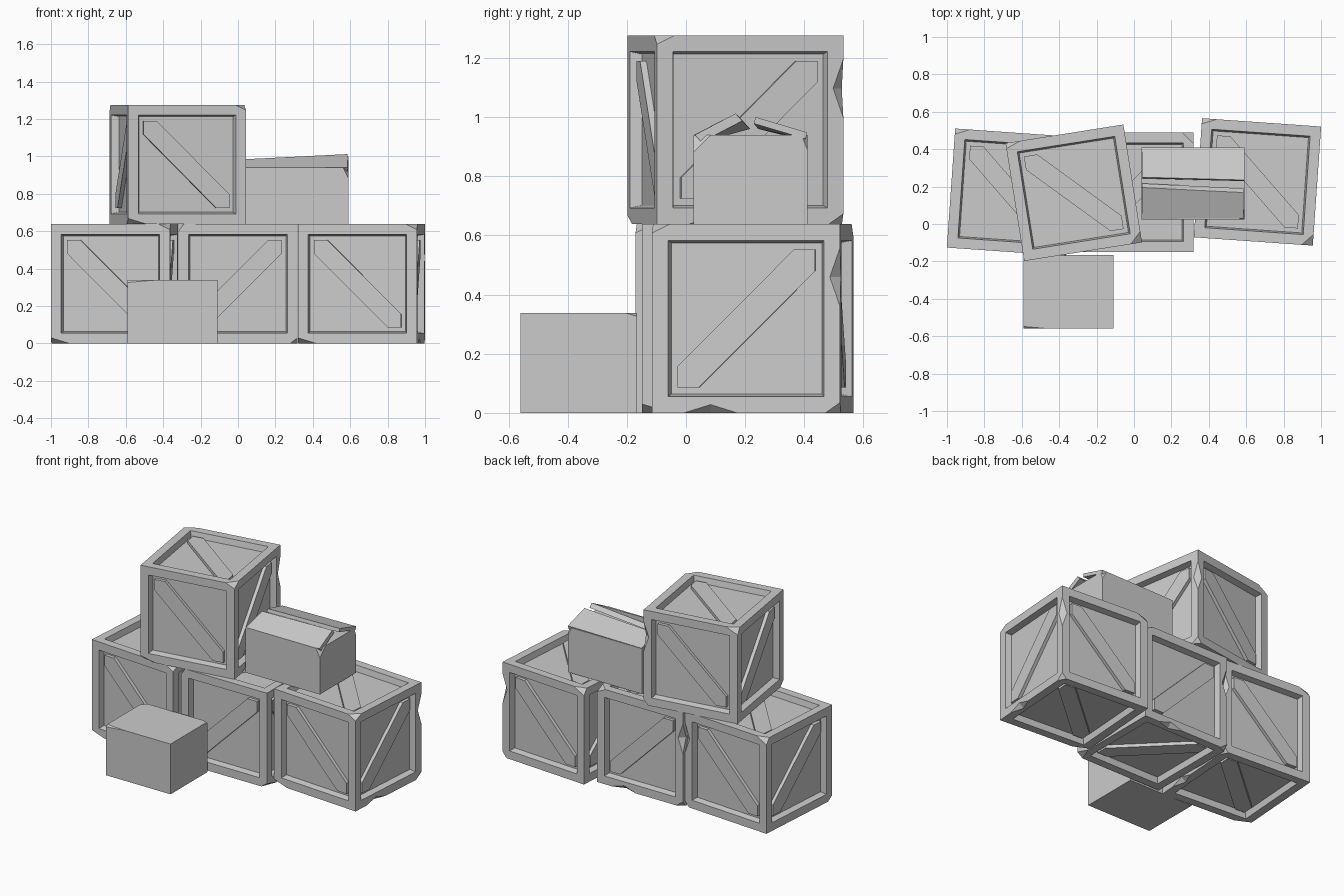
import bpy, bmesh, math
from mathutils import Vector, Matrix

if "Cube" in bpy.data.objects:
    bpy.data.objects.remove(bpy.data.objects["Cube"])

S = 0.638          # crate side
H = S / 2
FRAME, DEPTH, TAPER = 0.078, 0.04, 0.012


def link(name, mesh, hide=False):
    ob = bpy.data.objects.new(name, mesh)
    bpy.context.scene.collection.objects.link(ob)
    ob.hide_render = hide
    return ob


def to_mesh(bm, name):
    bmesh.ops.recalc_face_normals(bm, faces=bm.faces[:])
    me = bpy.data.meshes.new(name)
    bm.to_mesh(me)
    bm.free()
    return me


def chip(bm, half, signs, cut):
    """Slice a corner off; cut gives the lengths removed along x, y, z."""
    corner = Vector([h * s for h, s in zip(half, signs)])
    no = Vector([s / c for s, c in zip(signs, cut)]).normalized()
    co = corner - Vector((signs[0] * cut[0], 0, 0))
    bmesh.ops.bisect_plane(bm, geom=bm.verts[:] + bm.edges[:] + bm.faces[:], dist=1e-6,
                           plane_co=co, plane_no=no, clear_outer=True)
    bmesh.ops.holes_fill(bm, edges=[e for e in bm.edges if e.is_boundary])


def prism(bm, ring, offset):
    """Closed solid from a ring of points and its offset copy."""
    a = [bm.verts.new(p) for p in ring]
    b = [bm.verts.new(p + offset) for p in ring]
    bm.faces.new(a)
    bm.faces.new(b[::-1])
    n = len(a)
    for i in range(n):
        bm.faces.new((a[i], b[i], b[(i + 1) % n], a[(i + 1) % n]))


def crate_mesh():
    # framed cube with recessed panels
    bm = bmesh.new()
    bmesh.ops.create_cube(bm, size=S)
    faces = bm.faces[:]
    bmesh.ops.inset_individual(bm, faces=faces, thickness=FRAME)
    bmesh.ops.inset_individual(bm, faces=faces, thickness=TAPER, depth=-DEPTH)
    # worn corners
    for signs, cut in (((-1, -1, -1), (.10, .04, .03)), ((-1, 1, 1), (.08, .03, .04)),
                       ((1, -1, 1), (.06, .06, .03)), ((1, 1, -1), (.03, .05, .035))):
        chip(bm, (H, H, H), signs, cut)
    body = link("crate_blank", to_mesh(bm, "crate_blank"), True)

    # splintered nicks part way along edges
    bm = bmesh.new()
    for pos, scale in (((H, H, .14), (.035, .035, .10)), ((H, -.12, -H), (.03, .09, .028))):
        m = Matrix.Translation(pos) @ Matrix.Diagonal((*scale, 1))
        c = [bm.verts.new(m @ Vector(p)) for p in
             ((1, 0, 0), (0, 1, 0), (-1, 0, 0), (0, -1, 0), (0, 0, 1), (0, 0, -1))]
        for i in range(4):
            bm.faces.new((c[i], c[(i + 1) % 4], c[4]))
            bm.faces.new((c[(i + 1) % 4], c[i], c[5]))
    cutter = link("nick_cutter", to_mesh(bm, "nick_cutter"), True)
    mod = body.modifiers.new("nicks", 'BOOLEAN')
    mod.operation, mod.solver, mod.object = 'DIFFERENCE', 'EXACT', cutter
    dg = bpy.context.evaluated_depsgraph_get()
    dg.update()
    cut_mesh = bpy.data.meshes.new_from_object(body.evaluated_get(dg))
    bpy.data.objects.remove(body)
    bpy.data.objects.remove(cutter)

    # diagonal brace in every panel
    bm = bmesh.new()
    bm.from_mesh(cut_mesh)
    h, w = H - FRAME - TAPER + 0.004, 0.072
    outline = ((-h, h), (-h, h - w), (h - w, -h), (h, -h), (h, w - h), (w - h, h))
    X, Y, Z = Vector((1, 0, 0)), Vector((0, 1, 0)), Vector((0, 0, 1))
    for n, u, v, flip in ((-Y, X, Z, 1), (X, Y, Z, -1), (Y, -X, Z, 1),
                          (-X, -Y, Z, -1), (Z, X, Y, 1), (-Z, X, -Y, 1)):
        ring = [n * (H - DEPTH - .005) + u * flip * a + v * b for a, b in outline]
        prism(bm, ring, n * 0.027)
    return to_mesh(bm, "crate")


def carton(name, lo, hi, chips):
    lo, hi = Vector(lo), Vector(hi)
    size = hi - lo
    bm = bmesh.new()
    bmesh.ops.create_cube(bm, size=1)
    bmesh.ops.scale(bm, vec=size, verts=bm.verts[:])
    for signs, cut in chips:
        chip(bm, size / 2, signs, cut)
    ob = link(name, to_mesh(bm, name))
    ob.location = (lo + hi) / 2
    return ob


def flap(name, left, right, x0, x1, drop):
    """Twisted lid flap: hinge and tip (y, z) at the left and right ends."""
    bm = bmesh.new()
    top = [(x0, *left[0]), (x0, *left[1]), (x1, *right[1]), (x1, *right[0])]
    prism(bm, [Vector(p) for p in top], Vector(drop))
    return link(name, to_mesh(bm, name))


# four stacked crates sharing one mesh
mesh = crate_mesh()
for name, loc, rot in (("crate_left", (-.66, .17, H), -4),
                       ("crate_middle", (0, .17, H), 90),
                       ("crate_right", (.66, .225, H), -4),
                       ("crate_top", (-.322, .167, S + H), 9)):
    ob = link(name, mesh)
    ob.location = loc
    ob.rotation_euler.z = math.radians(rot)

# closed carton on the floor
carton("closed_carton", (-.59, -.56, 0), (-.11, -.165, .338),
       (((-1, -1, 1), (.14, .012, .012)), ((1, 1, 1), (.03, .04, .012)),
        ((-1, 1, 1), (.03, .04, .012))))

# open carton on top of the crates, with two lid flaps
carton("open_carton", (.04, .025, .636), (.592, .41, .94),
       (((1, -1, 1), (.03, .06, .06)), ((1, 1, 1), (.03, .02, .05))))
flap("front_flap", ((.027, .94), (.195, .985)), ((.03, .94), (.168, 1.012)),
     .042, .585, (0, .022, -.025))
flap("back_flap", ((.408, .942), (.25, .982)), ((.41, .948), (.235, 1.0)),
     .045, .592, (0, -.006, -.022))
